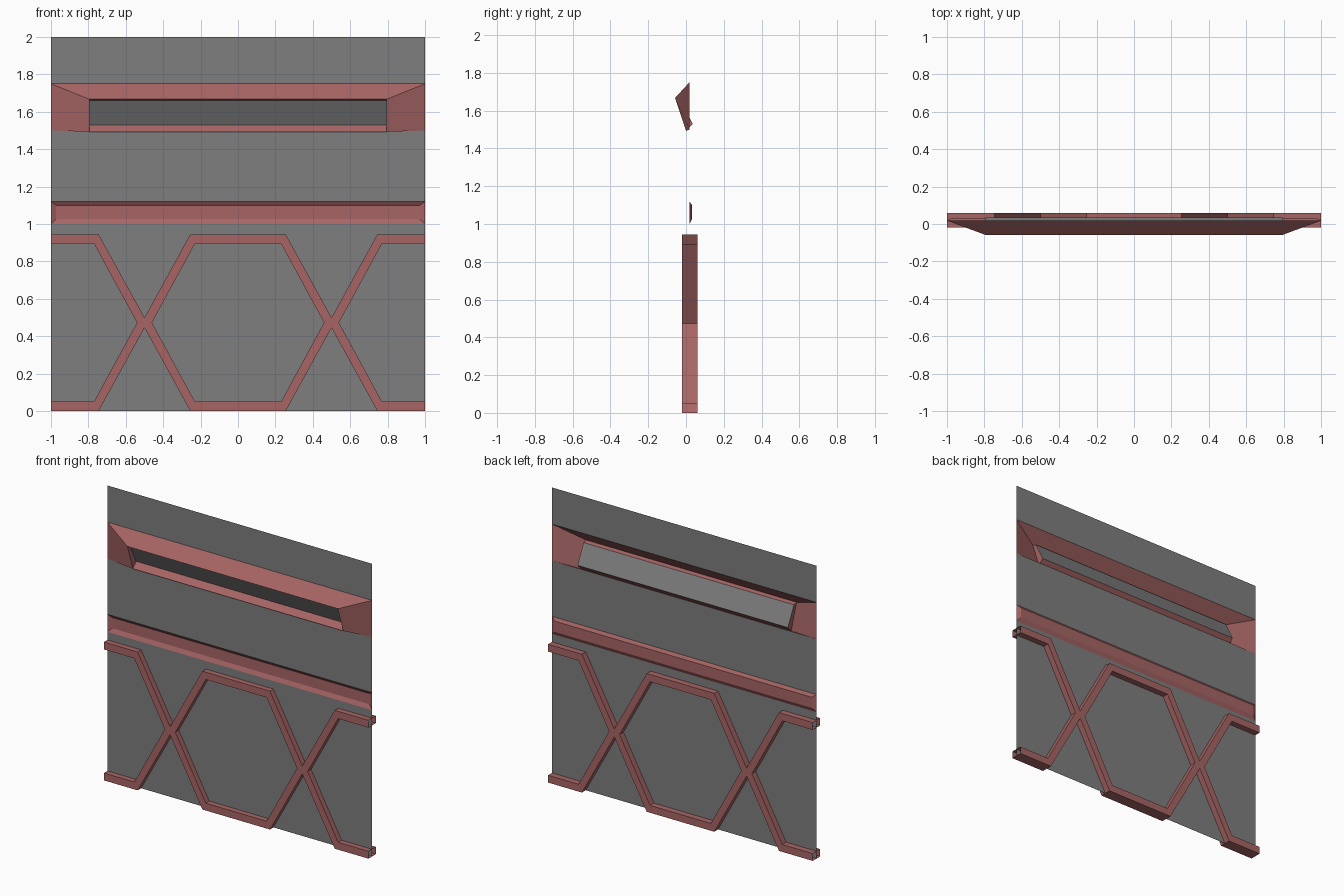
import bpy, bmesh

if "Cube" in bpy.data.objects:
    bpy.data.objects.remove(bpy.data.objects["Cube"])

WALL_Y = 0.018


def material(name, rgb):
    mat = bpy.data.materials.new(name)
    mat.diffuse_color = (*rgb, 1)
    mat.use_nodes = True
    mat.node_tree.nodes["Principled BSDF"].inputs["Base Color"].default_value = mat.diffuse_color
    return mat


red = material("red_trim", (0.39, 0.13, 0.13))
grey = material("dark_grey", (0.21, 0.21, 0.21))


def finish(name, bm, mat):
    me = bpy.data.meshes.new(name)
    bm.to_mesh(me)
    bm.free()
    me.materials.append(mat)
    ob = bpy.data.objects.new(name, me)
    bpy.context.collection.objects.link(ob)
    return ob


def nested_rects(name, rings, cap, mat):
    """Bridge rectangles (half width, (y, z) bottom, (y, z) top), all facing -y."""
    bm = bmesh.new()
    loops = []
    for hx, (yb, zb), (yt, zt) in rings:
        pts = [(-hx, yb, zb), (hx, yb, zb), (hx, yt, zt), (-hx, yt, zt)]
        loops.append([bm.verts.new(p) for p in pts])
    for a, b in zip(loops, loops[1:]):
        for i in range(4):
            j = (i + 1) % 4
            bm.faces.new((a[i], a[j], b[j], b[i]))
    if cap:
        bm.faces.new(loops[-1])
    return finish(name, bm, mat)


# Flat wall panels, leaving gaps for the groove and the window
for name, z0, z1 in (("lower_wall", 0, 1.0), ("middle_wall", 1.12, 1.5), ("top_wall", 1.75, 2.0)):
    nested_rects(name, [(1, (WALL_Y, z0), (WALL_Y, z1))], True, grey)

# Recessed horizontal groove with shallow bevels at the bottom and ends
nested_rects("wall_groove", [(1, (WALL_Y, 1.0), (WALL_Y, 1.12)),
                             (0.972, (0.032, 1.027), (0.032, 1.10))], True, red)

# Protruding window hood with its reveal, and the tilted pane
glass = (0.795, (0.036, 1.53), (-0.03, 1.66))
nested_rects("window_frame", [(1, (WALL_Y, 1.5), (WALL_Y, 1.75)),
                              (0.795, (0.0, 1.493), (-0.058, 1.667)),
                              glass], False, red)
nested_rects("window_pane", [glass], True, grey)

# Hexagonal lattice: one arm mirrored into eight, open at the wall ends
MID = 0.4725
FRONT, BACK = -0.02, 0.06
upper = [(1, 0.945), (0.745, 0.945), (0.5, 0.5)]
lower = [(1, 0.895), (0.77, 0.895), (0.54, MID)]
bm = bmesh.new()


def face(pts):
    bm.faces.new([bm.verts.new(p) for p in pts])


for side in (1, -1):
    for flip_x in (1, -1):
        for flip_z in (1, -1):
            def at(p, y):
                return (side * (0.5 + flip_x * (p[0] - 0.5)), y, MID + flip_z * (p[1] - MID))
            for i in range(2):
                for y in (FRONT, BACK):
                    face([at(p, y) for p in (upper[i], upper[i + 1], lower[i + 1], lower[i])])
                for edge in (upper, lower):
                    a, b = edge[i], edge[i + 1]
                    face([at(a, FRONT), at(b, FRONT), at(b, BACK), at(a, BACK)])
            for y in (FRONT, BACK):
                face([at(p, y) for p in (upper[2], lower[2], (0.5, MID))])
bmesh.ops.remove_doubles(bm, verts=bm.verts[:], dist=0.0005)
bmesh.ops.recalc_face_normals(bm, faces=bm.faces[:])
finish("hexagon_lattice", bm, red)
